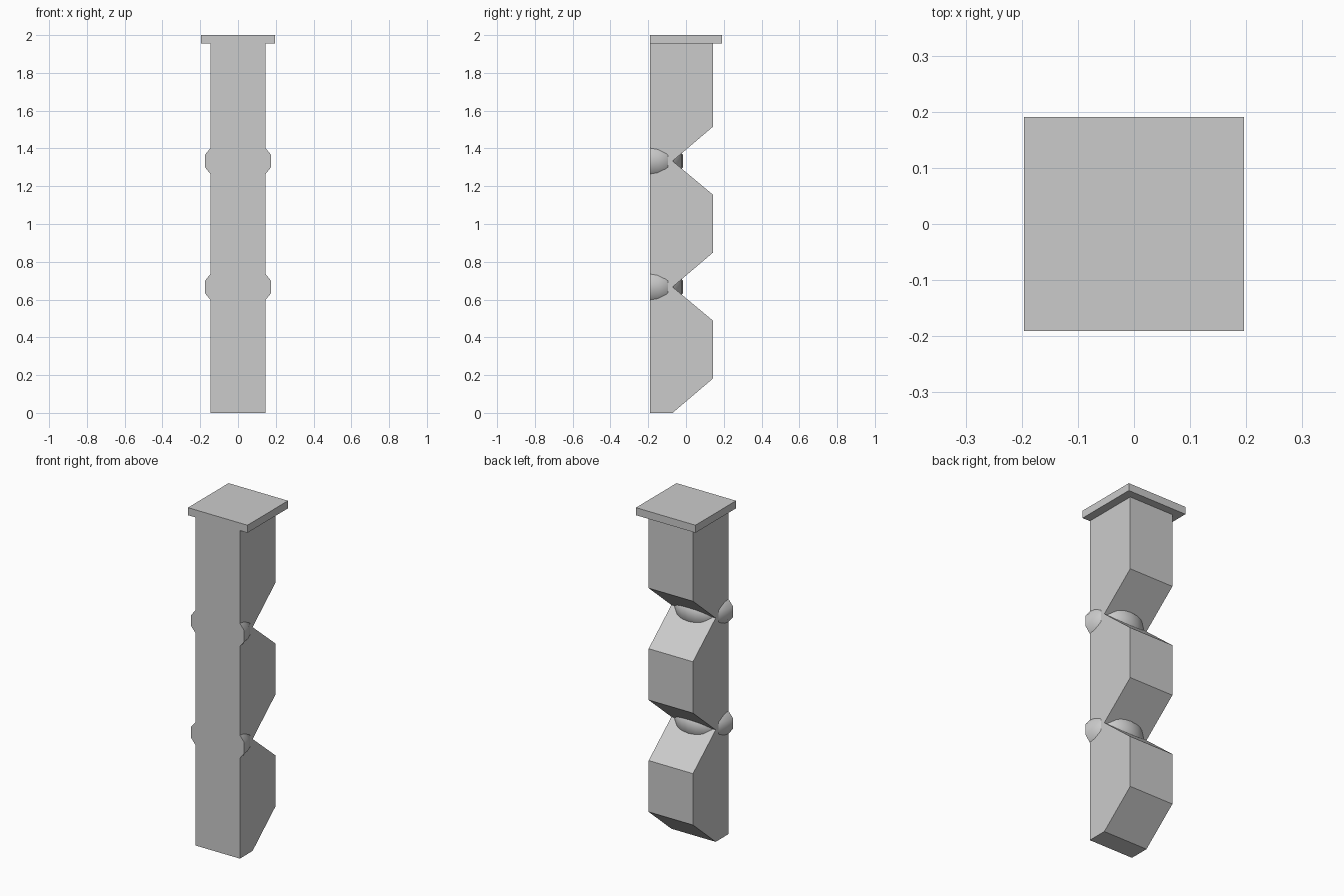
import bpy, bmesh
from math import cos, sin, pi, radians
from mathutils import Matrix, Vector

cube = bpy.data.objects.get("Cube")
if cube:
    bpy.data.objects.remove(cube, do_unlink=True)

grey = bpy.data.materials.new("light_grey")
grey.use_nodes = True
grey.diffuse_color = (0.6, 0.6, 0.6, 1)
grey.node_tree.nodes["Principled BSDF"].inputs["Base Color"].default_value = (0.6, 0.6, 0.6, 1)

FRONT, BACK, NOTCH = -0.191, 0.143, -0.071
HALF = 0.146
CAP_Z = 1.955
STEP = 2 / 3


def add_object(name, bm):
    bmesh.ops.recalc_face_normals(bm, faces=bm.faces)
    mesh = bpy.data.meshes.new(name)
    bm.to_mesh(mesh)
    bm.free()
    mesh.materials.append(grey)
    obj = bpy.data.objects.new(name, mesh)
    bpy.context.collection.objects.link(obj)
    return obj


# Notched post: side profile extruded across the width
profile = [(FRONT, CAP_Z), (FRONT, 0)]
for i in range(3):
    base = i * STEP
    profile += [(NOTCH, base), (BACK, base + 0.182)]
    profile.append((BACK, base + 0.488 if i < 2 else CAP_Z))
bm = bmesh.new()
side = bm.faces.new([bm.verts.new((-HALF, y, z)) for y, z in profile])
ext = bmesh.ops.extrude_face_region(bm, geom=[side])
moved = [v for v in ext["geom"] if isinstance(v, bmesh.types.BMVert)]
bmesh.ops.translate(bm, verts=moved, vec=(2 * HALF, 0, 0))
add_object("post", bm)

# Square top plate
bm = bmesh.new()
bmesh.ops.create_cube(bm, size=1, matrix=Matrix.Translation((0, 0, (CAP_Z + 2) / 2))
                      @ Matrix.Diagonal((0.392, 0.382, 2 - CAP_Z, 1)))
add_object("top_plate", bm)

# Flattened half balls in the notches, flat at the front
for name, z in (("lower_ball", STEP), ("upper_ball", 2 * STEP)):
    bm = bmesh.new()
    angles = [radians(a) for a in (-90, -75, -45, -15, 15, 45, 75, 90)]
    verts = [bm.verts.new((0.181 * cos(a), FRONT, z + 0.128 * sin(a))) for a in angles]
    edges = [bm.edges.new(pair) for pair in zip(verts, verts[1:])]
    bmesh.ops.spin(bm, geom=verts + edges, cent=(0, FRONT, z), axis=(0, 0, 1),
                   angle=pi, steps=12)
    bmesh.ops.remove_doubles(bm, verts=bm.verts, dist=0.0005)
    bmesh.ops.holes_fill(bm, edges=[e for e in bm.edges if e.is_boundary], sides=0)
    ball = add_object(name, bm)
    bpy.ops.object.select_all(action="DESELECT")
    ball.select_set(True)
    bpy.context.view_layer.objects.active = ball
    bpy.ops.object.shade_smooth_by_angle(angle=radians(45))
